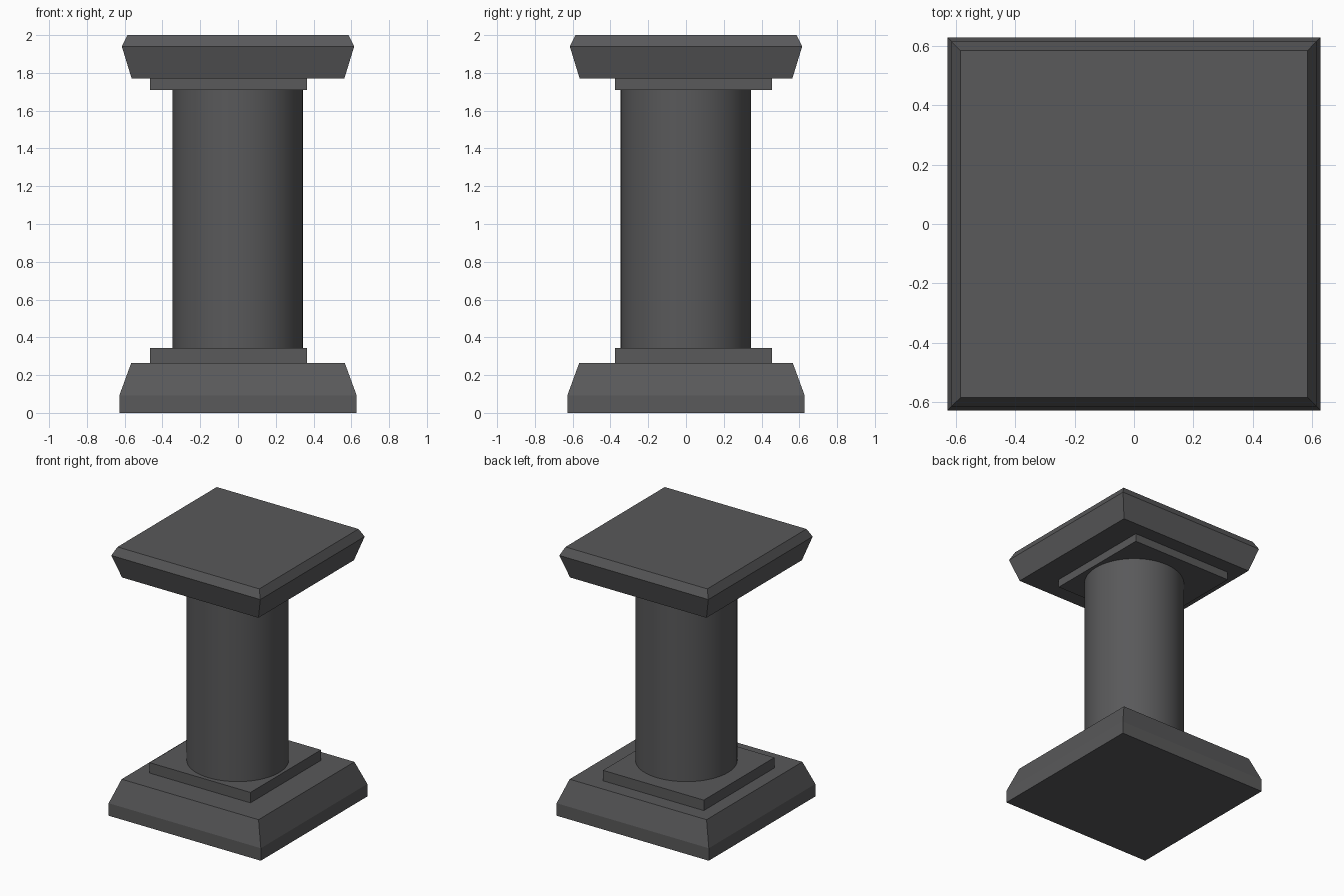
import bpy, bmesh, math

if "Cube" in bpy.data.objects:
    bpy.data.objects.remove(bpy.data.objects["Cube"])

stone = bpy.data.materials.new("dark_stone")
stone.diffuse_color = (0.1, 0.1, 0.103, 1)
stone.use_nodes = True
stone.node_tree.nodes["Principled BSDF"].inputs["Base Color"].default_value = stone.diffuse_color


def square_stack(name, profile, centre=(0, 0)):
    """Closed square solid from (half width, z) sections."""
    bm = bmesh.new()
    rings = [[bm.verts.new((centre[0] + sx * r, centre[1] + sy * r, z))
              for sx, sy in ((-1, -1), (1, -1), (1, 1), (-1, 1))]
             for r, z in profile]
    for low, high in zip(rings, rings[1:]):
        for i in range(4):
            j = (i + 1) % 4
            bm.faces.new((low[i], low[j], high[j], high[i]))
    bm.faces.new(rings[0][::-1])
    bm.faces.new(rings[-1])
    mesh = bpy.data.meshes.new(name)
    bm.to_mesh(mesh)
    bm.free()
    mesh.materials.append(stone)
    obj = bpy.data.objects.new(name, mesh)
    bpy.context.collection.objects.link(obj)
    return obj


# Plinth and capital with sloped sides
square_stack("base_plinth", [(0.628, 0), (0.628, 0.093), (0.565, 0.265)])
square_stack("capital", [(0.563, 1.77), (0.615, 1.94), (0.585, 2.0)])

# Thin slabs, set slightly off centre
SLAB_CENTRE = (-0.05, 0.04)
square_stack("lower_slab", [(0.416, 0.265), (0.416, 0.343)], SLAB_CENTRE)
square_stack("upper_slab", [(0.416, 1.71), (0.416, 1.77)], SLAB_CENTRE)

# Round shaft
bottom, top = 0.343, 1.71
bpy.ops.mesh.primitive_cylinder_add(vertices=64, radius=0.345, depth=top - bottom,
                                    location=(-0.002, -0.001, (bottom + top) / 2))
shaft = bpy.context.object
shaft.name = "shaft"
shaft.data.materials.append(stone)
bpy.ops.object.shade_smooth_by_angle(angle=math.radians(30))
